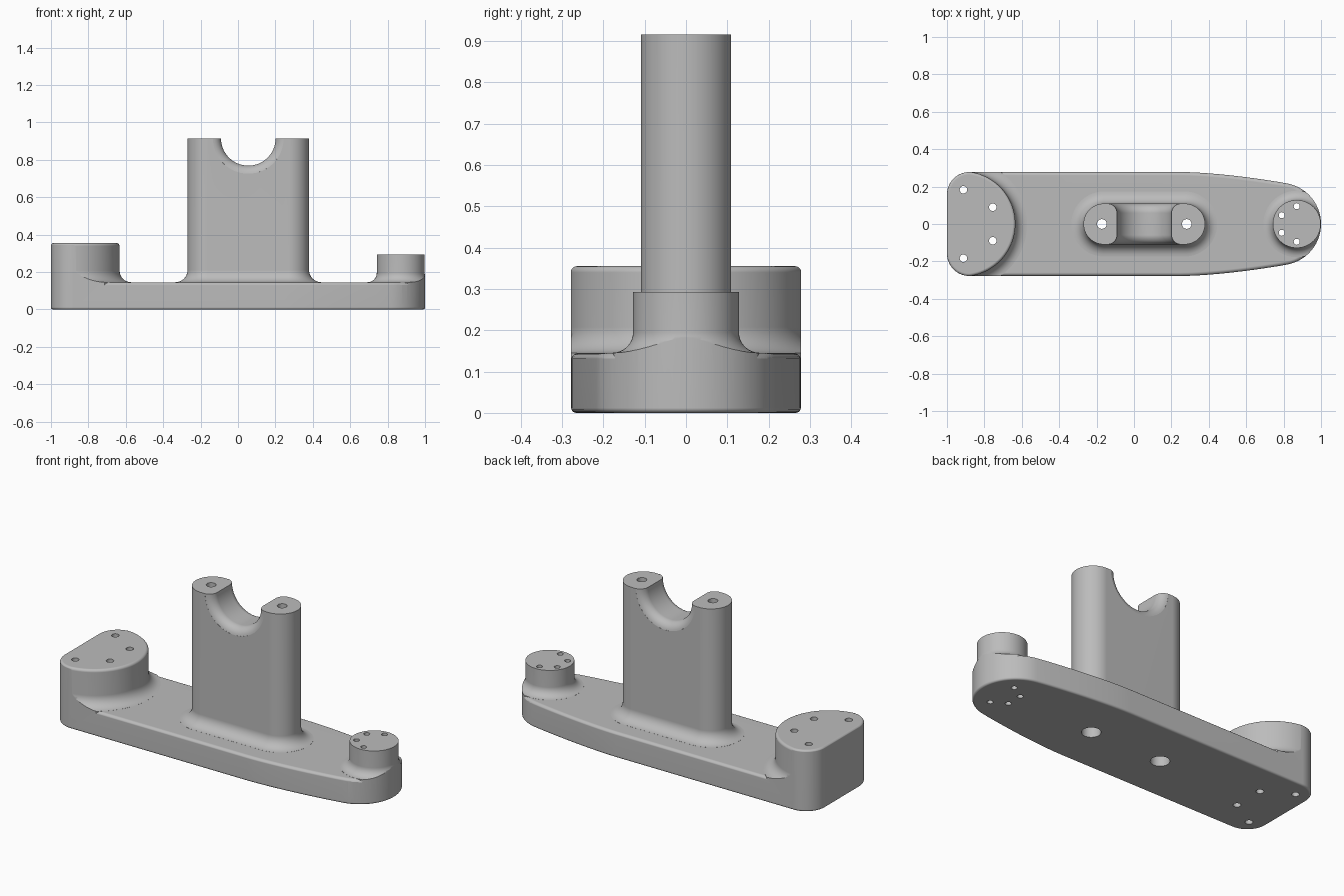
import bpy
import bmesh
from math import sin, cos, pi, radians, sqrt
from mathutils import Vector

old = bpy.data.objects.get("Cube")
if old:
    bpy.data.objects.remove(old, do_unlink=True)

grey = bpy.data.materials.new("plain grey")
grey.use_nodes = True
COLOUR = (0.5, 0.5, 0.5, 1)
grey.diffuse_color = COLOUR
grey.node_tree.nodes["Principled BSDF"].inputs["Base Color"].default_value = COLOUR

FLOOR = 0.145   # top of the base slab
HALF = 0.278    # half depth of the base


def arc(cx, cy, r, start, end, n):
    angles = [radians(start + (end - start) * i / n) for i in range(n + 1)]
    return [(cx + r * cos(a), cy + r * sin(a)) for a in angles]


def mirrored(half):
    """Close a half outline, given anticlockwise with y >= 0."""
    return half + [(x, -y) for x, y in reversed(half) if y > 1e-6]


def offset(outline, d):
    """Move a convex anticlockwise outline outwards by d."""
    pts = [Vector(p) for p in outline]
    moved = []
    for i, p in enumerate(pts):
        a = (p - pts[i - 1]).normalized()
        b = (pts[(i + 1) % len(pts)] - p).normalized()
        na, nb = Vector((a.y, -a.x)), Vector((b.y, -b.x))
        moved.append(p + (na + nb) * d / (1 + na.dot(nb)))
    return moved


def loft(name, outline, profile):
    """Stack offset copies of an outline; profile holds (offset, z)."""
    bm = bmesh.new()
    rings = [[bm.verts.new((p.x, p.y, z)) for p in offset(outline, d)] for d, z in profile]
    n = len(outline)
    for low, high in zip(rings, rings[1:]):
        for i in range(n):
            j = (i + 1) % n
            bm.faces.new((low[i], low[j], high[j], high[i]))
    bm.faces.new(rings[0][::-1])
    bm.faces.new(rings[-1])
    mesh = bpy.data.meshes.new(name)
    bm.to_mesh(mesh)
    bm.free()
    mesh.materials.append(grey)
    ob = bpy.data.objects.new(name, mesh)
    bpy.context.collection.objects.link(ob)
    return ob


def flare(r, side=0, n=8):
    """Concave fillet spreading from a wall onto the slab."""
    rise = [(side + r * (1 - sin(t)), FLOOR + 0.0004 + r * (1 - cos(t)))
            for t in [pi / 2 * i / n for i in range(n + 1)]]
    return [(side + r, 0.05)] + rise


def rim(r, top, side, n=5):
    """Rounded upper edge ending at height top."""
    return [(side - r * (1 - cos(t)), top - r + r * sin(t))
            for t in [pi / 2 * i / n for i in range(n + 1)]]


def combine(target, tool, operation):
    mod = target.modifiers.new("combine", 'BOOLEAN')
    mod.operation = operation
    mod.solver = 'EXACT'
    mod.object = tool
    bpy.context.view_layer.update()
    graph = bpy.context.evaluated_depsgraph_get()
    mesh = bpy.data.meshes.new_from_object(target.evaluated_get(graph))
    target.modifiers.clear()
    target.data = mesh
    bpy.data.objects.remove(tool, do_unlink=True)


def drill(target, x, y, r, low, high):
    combine(target, loft("drill", arc(x, y, r, 0, 345, 23), [(0, low), (0, high)]), 'DIFFERENCE')


# Outlines: tapered base, D-shaped block, round post, long pillar
corner = arc(-0.88, HALF - 0.12, 0.12, 90, 180, 14)
taper = [(0.82 - 0.57 * i / 14, HALF - 0.061 * (1 - i / 14) ** 1.6) for i in range(1, 15)]
base_outline = mirrored(arc(0.78, 0, 0.22, 0, 80, 20) + taper + corner)
block_outline = mirrored(arc(-0.915, 0, 0.28, 0, 80, 24) + corner)
post_outline = arc(0.87, 0, 0.128, 0, 354.375, 63)
PILLAR_X, PILLAR_R = 0.055, 0.109
pillar_outline = (arc(PILLAR_X + 0.216, 0, PILLAR_R, -90, 90, 32)
                  + arc(PILLAR_X - 0.216, 0, PILLAR_R, 90, 270, 32))

# Pillar with a round saddle cut through its top
pillar = loft("pillar", pillar_outline, flare(0.065) + [(0, 0.915)])
edge = 0.05
lip = [(edge - sqrt(edge ** 2 - (edge * s) ** 2), PILLAR_R - edge + edge * s)
       for s in (0, 0.2, 0.4, 0.6, 0.75, 0.87, 0.95, 0.99)]
lip.append((edge, 0.16))
saddle = loft("saddle_cutter", arc(0, 0, 0.146, 2, 357, 71),
              [(d, -y) for d, y in reversed(lip)] + lip)
saddle.location = (PILLAR_X, 0, 0.915)
saddle.rotation_euler.x = pi / 2
combine(pillar, saddle, 'DIFFERENCE')

# Slab, block and post, slightly oversize until trimmed
body = loft("bracket_body", base_outline,
            [(0.002, -0.05), (0.002, 0.12)] + rim(0.02, FLOOR, 0.001))
block = loft("end_block", block_outline, flare(0.062, 0.002) + rim(0.015, 0.355, 0.001))
post = loft("end_post", post_outline, flare(0.05) + [(0, 0.293)])
for part in (block, post, pillar):
    combine(body, part, 'UNION')

# Trim all sides flush to the base outline, rounding the bottom edge
foot = [(-0.012 * (1 - sin(t)), 0.012 * (1 - cos(t)))
        for t in [pi / 2 * i / 4 for i in range(5)]]
combine(body, loft("trim", base_outline, foot + [(0, 1.2)]), 'INTERSECT')

# Bolt holes, with wide counterbores below the pillar
for side in (-1, 1):
    for x, y, r in ((-0.912, 0.183, 0.02), (-0.755, 0.09, 0.02),
                    (0.79, 0.047, 0.016), (0.87, 0.095, 0.016)):
        drill(body, x, side * y, r, -0.1, 0.5)
    drill(body, PILLAR_X + side * 0.227, 0, 0.026, -0.1, 1.1)
    drill(body, PILLAR_X + side * 0.227, 0, 0.05, -0.1, 0.1)

# Smooth shading with crisp edges
bpy.ops.object.select_all(action='DESELECT')
body.select_set(True)
bpy.context.view_layer.objects.active = body
bpy.ops.object.shade_smooth_by_angle(angle=radians(30))
weighted = body.modifiers.new("weighted normals", 'WEIGHTED_NORMAL')
weighted.keep_sharp = True
